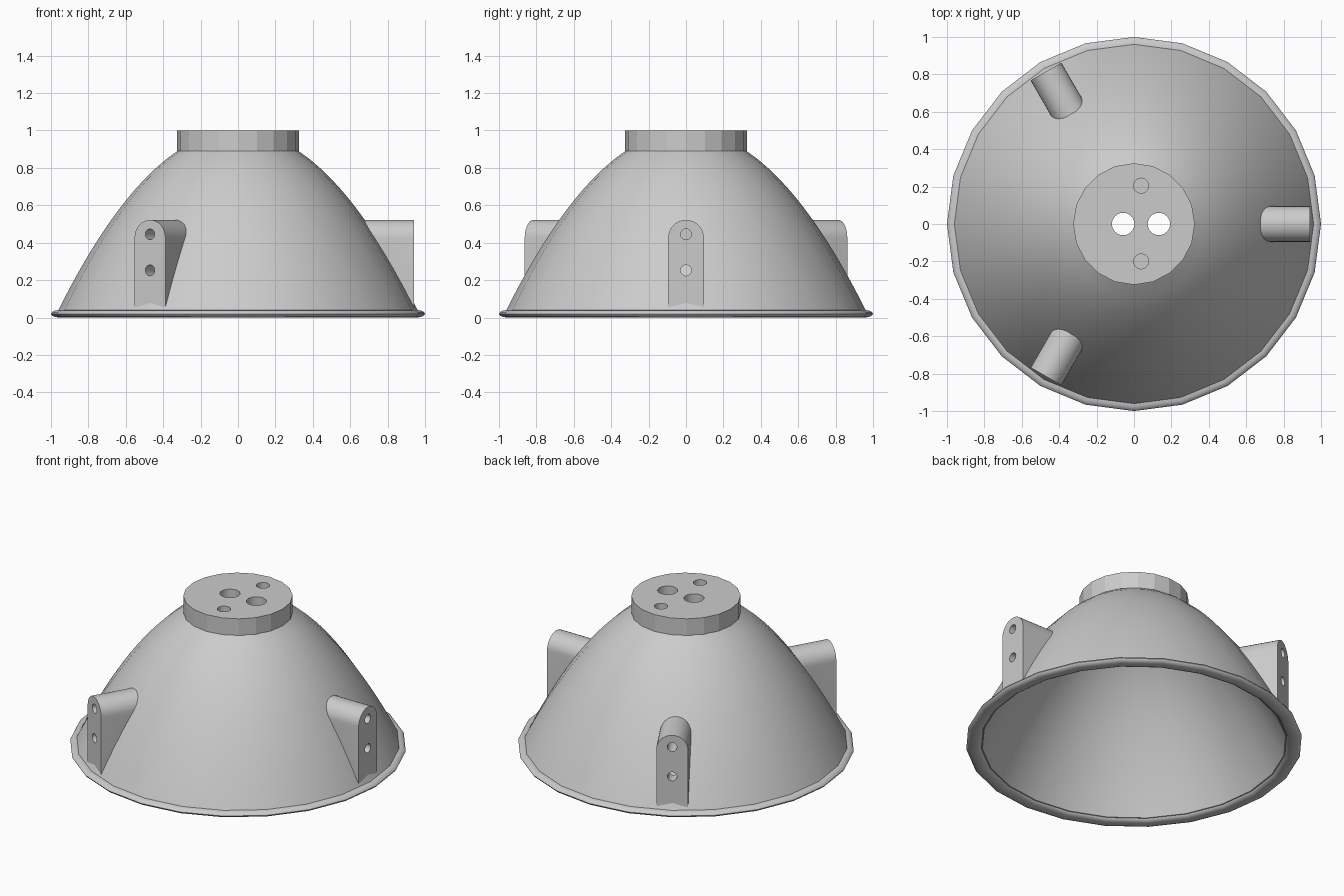
import bpy, bmesh
from math import cos, sin, pi, radians, sqrt, hypot
from mathutils import Matrix

cube = bpy.data.objects.get("Cube")
if cube:
    bpy.data.objects.remove(cube)

grey = bpy.data.materials.new("plain grey")
grey.use_nodes = True
colour = (0.6, 0.6, 0.6, 1)
grey.diffuse_color = colour
grey.node_tree.nodes["Principled BSDF"].inputs["Base Color"].default_value = colour


def finish(bm, name, smooth_angle=None):
    bmesh.ops.recalc_face_normals(bm, faces=bm.faces)
    mesh = bpy.data.meshes.new(name)
    bm.to_mesh(mesh)
    bm.free()
    mesh.materials.append(grey)
    obj = bpy.data.objects.new(name, mesh)
    bpy.context.collection.objects.link(obj)
    if smooth_angle:
        select(obj)
        bpy.ops.object.shade_smooth_by_angle(angle=radians(smooth_angle))
    return obj


def select(obj):
    bpy.ops.object.select_all(action='DESELECT')
    obj.select_set(True)
    bpy.context.view_layer.objects.active = obj


def lathe(name, profile, smooth_angle=None, closed=True, sides=24):
    """Spin an (r, z) outline about the z axis."""
    bm = bmesh.new()
    verts = [bm.verts.new((r, 0, z)) for r, z in profile]
    pairs = zip(verts, verts[1:] + (verts[:1] if closed else []))
    edges = [bm.edges.new(p) for p in pairs]
    bmesh.ops.spin(bm, geom=verts + edges, axis=(0, 0, 1), cent=(0, 0, 0),
                   angle=2 * pi, steps=sides, use_merge=True)
    bmesh.ops.remove_doubles(bm, verts=bm.verts, dist=1e-5)
    return finish(bm, name, smooth_angle)


def cylinder(name, radius, depth, matrix, sides):
    bm = bmesh.new()
    bmesh.ops.create_cone(bm, cap_ends=True, segments=sides, radius1=radius,
                          radius2=radius, depth=depth, matrix=matrix)
    return finish(bm, name)


def cut(obj, cutters):
    for cutter in cutters:
        cutter.hide_render = True
        mod = obj.modifiers.new("cut", 'BOOLEAN')
        mod.operation = 'DIFFERENCE'
        mod.solver = 'EXACT'
        mod.object = cutter
        select(obj)
        bpy.ops.object.modifier_apply(modifier=mod.name)
        bpy.data.objects.remove(cutter)


def bowl_curve(inset, low, high, steps=16):
    """Parabolic wall from the bottom up, moved inward along its normal."""
    points = []
    for i in range(steps + 1):
        z = low + (high - low) * i / steps
        r = sqrt((1 - z) / 1.041)
        slope = 2.082 * r
        length = hypot(slope, 1)
        points.append((r - inset * slope / length, z - inset / length))
    return points


# Hollow parabolic shell
shell_profile = bowl_curve(0, 0.02, 0.9) + bowl_curve(0.06, 0.046, 0.94)[::-1]
lathe("dome_shell", shell_profile, 30)

# Rounded lip round the open end
lip = [(0.955 + 0.045 * cos(a), 0.02 + 0.02 * sin(a))
       for a in (2 * pi * i / 12 for i in range(12))]
lathe("rim_lip", lip, 40)

# Mounting collar with two through holes and two blind screw holes
collar = cylinder("top_collar", 0.325, 0.11, Matrix.Translation((0, 0, 0.945)), 20)
cut(collar, [cylinder("hole_cutter", 0.06, 0.4, Matrix.Translation((x, 0, 0.95)), 24)
             for x in (-0.058, 0.133)])
cut(collar, [cylinder("hole_cutter", 0.04, 0.16, Matrix.Translation((0.038, y, 1.0)), 20)
             for y in (-0.2, 0.205)])

# Round-topped brackets, trimmed to the shell and drilled from outside
for number in range(3):
    half, centre_z, outer = 0.095, 0.427, 0.941
    outline = [(-half, 0.05), (half, 0.05)]
    outline += [(half * cos(pi * i / 16), centre_z + half * sin(pi * i / 16))
                for i in range(17)]
    bm = bmesh.new()
    face = bm.faces.new([bm.verts.new((outer, y, z)) for y, z in outline])
    grown = bmesh.ops.extrude_face_region(bm, geom=[face], use_keep_orig=True)
    moved = [g for g in grown["geom"] if isinstance(g, bmesh.types.BMVert)]
    bmesh.ops.translate(bm, verts=moved, vec=(-0.4, 0, 0))
    bracket = finish(bm, f"bracket_{number + 1}")

    core = bowl_curve(0.025, 0, 0.9)
    core = [(0, core[0][1])] + core + [(0, core[-1][1])]
    trimmer = lathe("trim_cutter", core, closed=False)
    drills = [cylinder("drill_cutter", 0.029, 0.3,
                       Matrix.Translation((outer, 0, z)) @ Matrix.Rotation(pi / 2, 4, 'Y'), 20)
              for z in (0.252, 0.445)]
    cut(bracket, [trimmer] + drills)
    bracket.data.transform(Matrix.Rotation(number * 2 * pi / 3, 4, 'Z'))
    select(bracket)
    bpy.ops.object.shade_smooth_by_angle(angle=radians(30))
